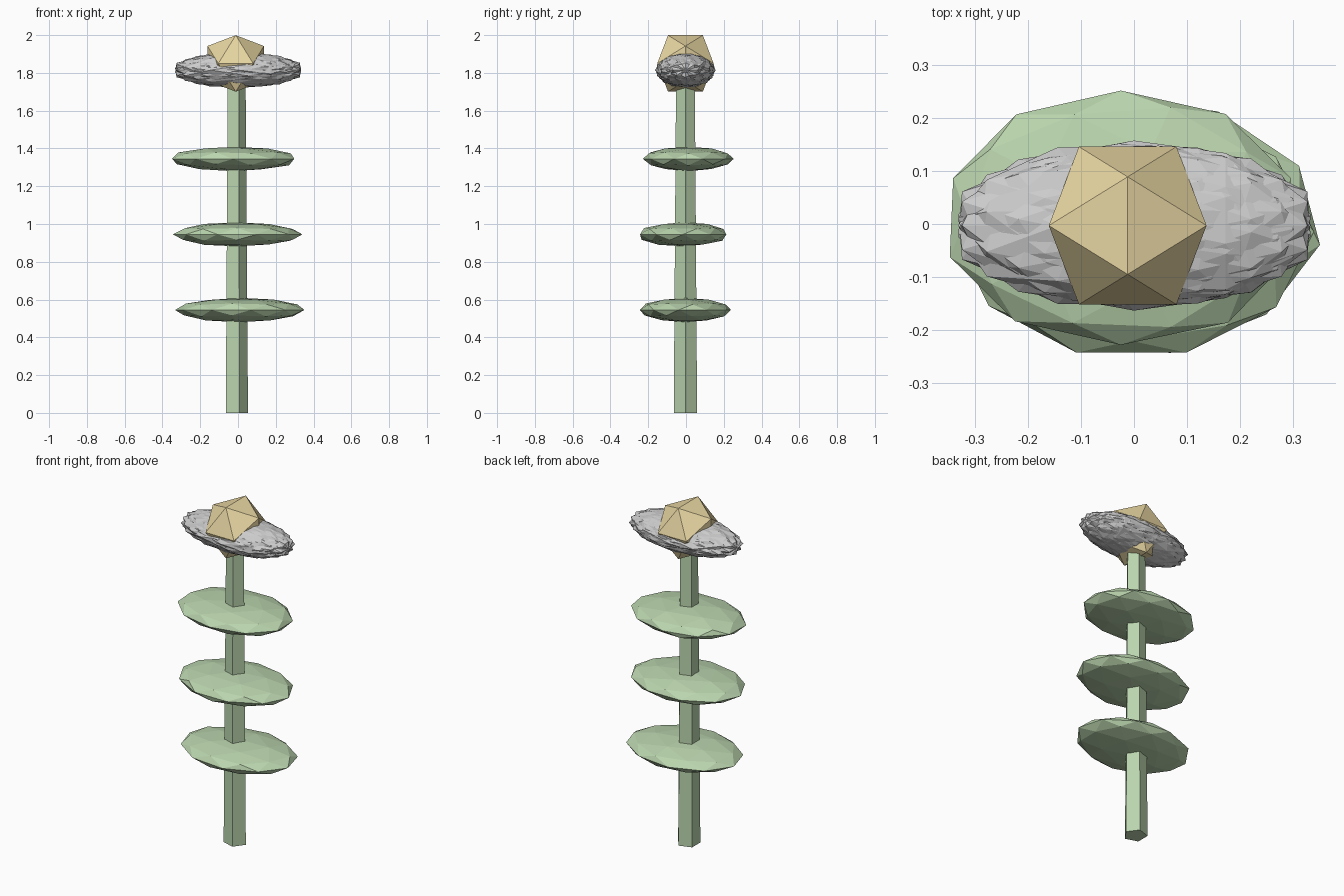
import bpy, bmesh, math, random
from mathutils import Matrix, Vector

if "Cube" in bpy.data.objects:
    bpy.data.objects.remove(bpy.data.objects["Cube"])

CX, CY = -0.012, -0.003


def material(name, color):
    m = bpy.data.materials.new(name)
    m.diffuse_color = (*color, 1)
    m.use_nodes = True
    m.node_tree.nodes["Principled BSDF"].inputs["Base Color"].default_value = m.diffuse_color
    return m


def finish(name, bm, loc, mat=None):
    mesh = bpy.data.meshes.new(name)
    bm.to_mesh(mesh)
    bm.free()
    ob = bpy.data.objects.new(name, mesh)
    ob.location = loc
    bpy.context.collection.objects.link(ob)
    if mat:
        mesh.materials.append(mat)
    return ob


def ball(name, loc, size, turn, level=2, jitter=0.0, seed=0, mat=None):
    """Faceted ball: jitter, turn, then stretch to the given half sizes."""
    rng = random.Random(seed)
    bm = bmesh.new()
    bmesh.ops.create_icosphere(bm, subdivisions=level, radius=1)
    for v in bm.verts:
        v.co *= 1 + rng.uniform(-jitter, jitter)
        v.co = turn @ v.co
        v.co = Vector(c * s for c, s in zip(v.co, size))
    return finish(name, bm, loc, mat)


green = material("green", (0.49, 0.66, 0.42))
gold = material("gold", (0.80, 0.67, 0.36))

# Tapered five-sided stem
bm = bmesh.new()
bmesh.ops.create_cone(bm, cap_ends=True, segments=5, radius1=0.065, radius2=0.052, depth=1.8,
                      matrix=Matrix.Translation((0, 0, 0.9)))
a = min(math.atan2(v.co.y, v.co.x) % (2 * math.pi / 5) for v in bm.verts)
bmesh.ops.rotate(bm, verts=bm.verts, matrix=Matrix.Rotation(-a, 3, 'Z'))
finish("stem", bm, (CX, CY, 0), green)

# Three flattened leaves along the stem
for i, (x, y, z, deg) in enumerate([(0.01, -0.005, 0.545, 10), (-0.005, -0.015, 0.945, 18),
                                    (-0.025, 0.013, 1.345, 0)]):
    ball(f"leaf_{i + 1}", (x, y, z), (0.34, 0.243, 0.064),
         Matrix.Rotation(math.radians(deg), 3, 'Z'), jitter=0.02, seed=i, mat=green)

# Overlapping petals, each turned around the long axis before flattening
tilt = Matrix.Rotation(math.radians(82), 3, 'Y')
for i in range(8):
    ball(f"petal_{i + 1}", (0, CY, 1.815), (0.345, 0.155, 0.092),
         Matrix.Rotation(math.radians(45 * i), 3, 'X') @ tilt, jitter=0.05, seed=4)

# Twenty-sided flower centre resting on an edge
tip = Matrix.Rotation(math.pi / 2, 3, 'Z') @ Matrix.Rotation(math.atan(1 / 1.618), 3, 'Y')
ico = ball("flower_centre", (CX, CY, 1.85), (0.1755,) * 3, tip, level=1, mat=gold)
# Choose the tilt direction that lays an edge level on top
if sum(v.co.z > 0.148 for v in ico.data.vertices) < 2:
    m = tip @ Matrix.Rotation(-2 * math.atan(1 / 1.618), 3, 'Y')
    fix = m @ tip.inverted()
    for v in ico.data.vertices:
        v.co = Matrix.Rotation(math.pi / 2, 3, 'Z') @ Matrix.Rotation(-2 * math.atan(1 / 1.618), 3, 'Y') \
            @ Matrix.Rotation(-math.pi / 2, 3, 'Z') @ v.co
